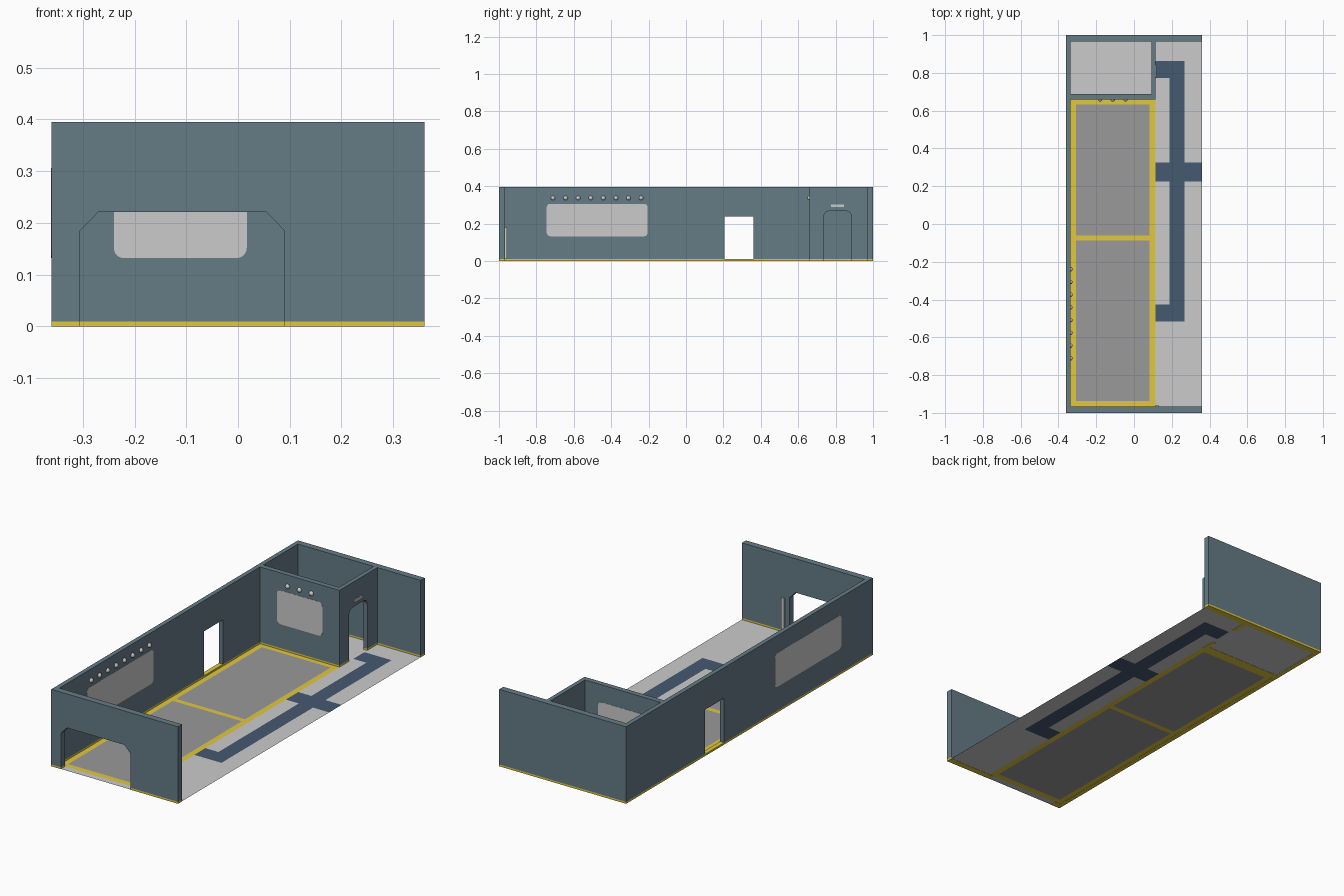
import bpy, bmesh, math

if "Cube" in bpy.data.objects:
    bpy.data.objects.remove(bpy.data.objects["Cube"])


def material(name, r, g, b):
    m = bpy.data.materials.new(name)
    m.diffuse_color = (r, g, b, 1)
    m.use_nodes = True
    m.node_tree.nodes["Principled BSDF"].inputs["Base Color"].default_value = m.diffuse_color
    return m


WALL = material("slate_wall", 0.13, 0.20, 0.24)
YELLOW = material("yellow_paint", 0.75, 0.58, 0.05)
PATH = material("navy_path", 0.06, 0.10, 0.16)
BAY = material("bay_grey", 0.32, 0.32, 0.32)


def finish(name, bm, mat):
    bmesh.ops.recalc_face_normals(bm, faces=bm.faces[:])
    me = bpy.data.meshes.new(name)
    bm.to_mesh(me)
    bm.free()
    if mat:
        me.materials.append(mat)
    ob = bpy.data.objects.new(name, me)
    bpy.context.collection.objects.link(ob)
    return ob


def prism(name, pts, axis, lo, hi, mat=None):
    """Extrude a 2D outline along x, y or z; the outline uses the other two axes in order."""
    def place(p, d):
        return {"x": (d, p[0], p[1]), "y": (p[0], d, p[1]), "z": (p[0], p[1], d)}[axis]
    bm = bmesh.new()
    a = [bm.verts.new(place(p, lo)) for p in pts]
    b = [bm.verts.new(place(p, hi)) for p in pts]
    bm.faces.new(a)
    bm.faces.new(b[::-1])
    n = len(pts)
    for i in range(n):
        bm.faces.new((a[i], a[(i + 1) % n], b[(i + 1) % n], b[i]))
    return finish(name, bm, mat)


def rect(u0, u1, v0, v1):
    return [(u0, v0), (u1, v0), (u1, v1), (u0, v1)]


def arc(cu, cv, r, start, n=5):
    return [(cu + r * math.cos(math.radians(start + 90 * i / n)),
             cv + r * math.sin(math.radians(start + 90 * i / n))) for i in range(n + 1)]


def rounded(u0, u1, v0, v1, r):
    return (arc(u1 - r, v1 - r, r, 0) + arc(u0 + r, v1 - r, r, 90)
            + arc(u0 + r, v0 + r, r, 180) + arc(u1 - r, v0 + r, r, 270))


def wall_outline(u0, u1, door=()):
    """Wall elevation with a door notch, given from right foot to left foot."""
    return [(u0, S), (u0, H), (u1, H), (u1, S)] + list(door)


H, S = 0.395, 0.01            # wall height, skirting height
X, XL = 0.36, -0.337          # outer half width, inner face of left wall
YI = 0.967                    # inner face of front and back walls
PX, PY = 0.114, 0.66          # corner of the small room
PT = 0.022                    # partition thickness

# walls with door openings
front_door = [(0.09, S), (0.09, 0.185), (0.055, 0.221), (-0.27, 0.221), (-0.305, 0.185), (-0.305, S)]
left_door = [(0.36, S), (0.36, 0.238), (0.205, 0.238), (0.205, S)]
room_door = ([(0.885, S)] + arc(0.855, 0.237, 0.03, 0) + arc(0.767, 0.237, 0.03, 90) + [(0.737, S)])
prism("front_wall", wall_outline(-X, X, front_door), "y", -1, -YI, WALL)
prism("back_wall", wall_outline(-X, X), "y", YI, 1, WALL)
prism("left_wall", wall_outline(-YI, YI, left_door), "x", -X, XL, WALL)
prism("room_front_wall", wall_outline(XL, PX), "y", PY, PY + 0.027, WALL)
prism("room_side_wall", wall_outline(PY + 0.027, YI, room_door), "x", PX - PT, PX, WALL)

# yellow skirting under the walls
for name, x0, x1, y0, y1 in (
        ("front_left", -X, -0.305, -1, -YI), ("front_right", 0.09, X, -1, -YI),
        ("back", -X, X, YI, 1), ("left", -X, XL, -YI, YI),
        ("room_front", XL, PX, PY, PY + 0.027),
        ("room_side_near", PX - PT, PX, PY + 0.027, 0.737),
        ("room_side_far", PX - PT, PX, 0.885, YI)):
    prism("skirting_" + name, rect(x0, x1, y0, y1), "z", 0, S, YELLOW)

# painted floor, split into flat regions on one plane
bays = [(-0.308, 0.083, -0.936, -0.088), (-0.308, 0.083, -0.061, 0.633)]
lot = [(XL, PX, -YI, PY)]
paths = [(0.188, 0.268, -0.517, 0.862), (PX, 0.188, 0.772, 0.862),
         (PX, X, 0.225, 0.326), (PX, 0.188, -0.517, -0.427)]
slab = [(-X, X, -1, 1)]
layers = [("parking_bays", bays, BAY), ("bay_lines", lot, YELLOW),
          ("walkway", paths, PATH), ("concrete_floor", slab, None)]
xs = sorted({v for _, rs, _ in layers for r in rs for v in r[:2]})
ys = sorted({v for _, rs, _ in layers for r in rs for v in r[2:]})
meshes = [bmesh.new() for _ in layers]
for x0, x1 in zip(xs, xs[1:]):
    for y0, y1 in zip(ys, ys[1:]):
        cx, cy = (x0 + x1) / 2, (y0 + y1) / 2
        k = next(i for i, (_, rs, _) in enumerate(layers)
                 if any(r[0] < cx < r[1] and r[2] < cy < r[3] for r in rs))
        bm = meshes[k]
        bm.faces.new([bm.verts.new((u, v, 0.001)) for u, v in rect(x0, x1, y0, y1)])
for bm, (name, _, mat) in zip(meshes, layers):
    bmesh.ops.remove_doubles(bm, verts=bm.verts[:], dist=1e-5)
    for f in bm.faces:
        f.normal_update()
    finish(name, bm, mat)

# window panes, visible on both sides of their walls
prism("left_window", rounded(-0.745, -0.205, 0.132, 0.306, 0.02), "x", -X - 0.001, XL + 0.001)
prism("room_window", rounded(-0.24, 0.017, 0.132, 0.306, 0.02), "y", PY - 0.001, PY + 0.028)

# round lamps above the windows
lamps = [(XL, -0.711 + 0.0673 * i, 0.337) for i in range(8)]
lamps += [(-0.18 + 0.0675 * i, PY, 0.337) for i in range(3)]
for i, pos in enumerate(lamps):
    bm = bmesh.new()
    bmesh.ops.create_uvsphere(bm, u_segments=16, v_segments=10, radius=0.012)
    bmesh.ops.translate(bm, verts=bm.verts[:], vec=pos)
    for f in bm.faces:
        f.smooth = True
    finish("lamp_%d" % (i + 1), bm, None)

# door plate and post beside the front opening
prism("door_plate", rounded(0.775, 0.845, 0.288, 0.302, 0.003), "x", PX, PX + 0.005)
prism("door_post", rect(0.115, 0.131, S, 0.178), "y", -YI, -YI + 0.009)
